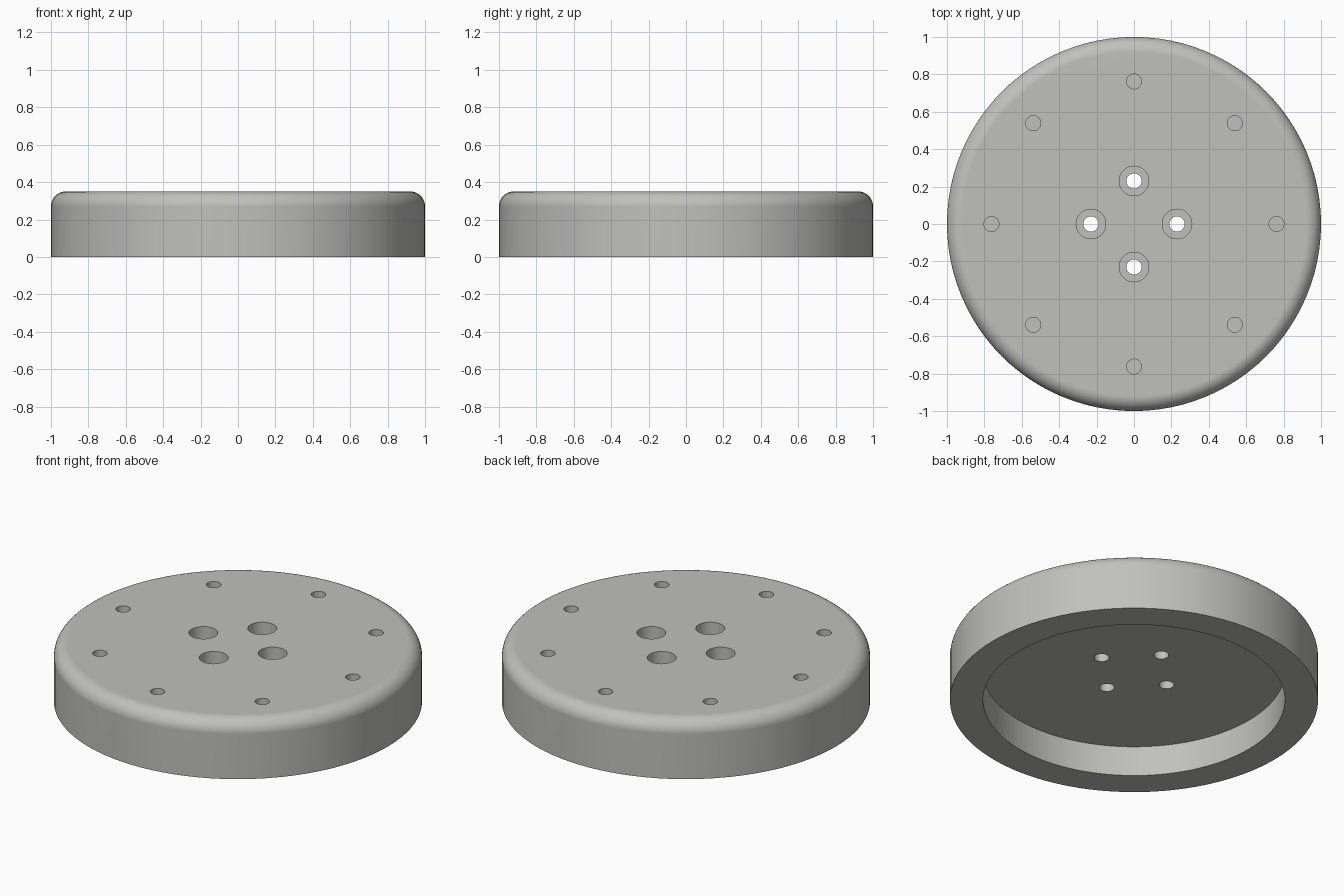
import bpy, bmesh, math

if "Cube" in bpy.data.objects:
    bpy.data.objects.remove(bpy.data.objects["Cube"])

R, H = 1.0, 0.35            # disc radius and height
FILLET = 0.08               # rounded top rim
RECESS_R, RECESS_H = 0.82, 0.18
SEGS = 96

grey = bpy.data.materials.new("warm light grey")
grey.diffuse_color = (0.53, 0.53, 0.50, 1)
grey.use_nodes = True
grey.node_tree.nodes["Principled BSDF"].inputs["Base Color"].default_value = grey.diffuse_color


def lathe(name, profile, segs):
    """Revolve an (r, z) profile around z; points with r = 0 become poles."""
    bm = bmesh.new()
    verts = [bm.verts.new((r, 0, z)) for r, z in profile]
    edges = [bm.edges.new(p) for p in zip(verts, verts[1:])]
    bmesh.ops.spin(bm, geom=verts + edges, cent=(0, 0, 0), axis=(0, 0, 1),
                   angle=math.tau, steps=segs, use_merge=False)
    bmesh.ops.remove_doubles(bm, verts=bm.verts, dist=1e-4)
    bmesh.ops.dissolve_limit(bm, angle_limit=0.001, verts=bm.verts, edges=bm.edges)
    bmesh.ops.recalc_face_normals(bm, faces=bm.faces)
    mesh = bpy.data.meshes.new(name)
    bm.to_mesh(mesh)
    bm.free()
    mesh.materials.append(grey)
    obj = bpy.data.objects.new(name, mesh)
    bpy.context.collection.objects.link(obj)
    return obj


# Disc body: recessed underside, straight wall, rounded top rim
rim = [(R - FILLET + FILLET * math.cos(a), H - FILLET + FILLET * math.sin(a))
       for a in (math.pi / 2 * i / 10 for i in range(11))]
disc = lathe("disc_body", [(0, RECESS_H), (RECESS_R, RECESS_H), (RECESS_R, 0),
                           (R, 0)] + rim + [(0, H)], SEGS)

# Hole cutters: stepped through holes and shallow blind holes
stepped = [(0, 0.1), (0.041, 0.1), (0.041, 0.24), (0.079, 0.24), (0.079, 0.45), (0, 0.45)]
blind = [(0, 0.25), (0.04, 0.25), (0.04, 0.45), (0, 0.45)]
cutters = []
for label, profile, count, radius in (("bolt_hole", stepped, 4, 0.23),
                                      ("pin_hole", blind, 8, 0.762)):
    for i in range(count):
        a = math.tau * i / count
        cutter = lathe(f"{label}_cutter_{i + 1}", profile, 32)
        cutter.location = (radius * math.cos(a), radius * math.sin(a), 0)
        cutter.hide_render = True
        cutters.append(cutter)

# Cut the holes, then drop the cutters
bpy.context.view_layer.objects.active = disc
disc.select_set(True)
for cutter in cutters:
    mod = disc.modifiers.new(cutter.name, 'BOOLEAN')
    mod.operation, mod.solver, mod.object = 'DIFFERENCE', 'EXACT', cutter
    bpy.ops.object.modifier_apply(modifier=mod.name)
for cutter in cutters:
    bpy.data.objects.remove(cutter)

# Smooth walls with crisp hole edges and a flat top
bpy.ops.object.shade_smooth_by_angle(angle=math.radians(30))
weighted = disc.modifiers.new("flat_top_shading", 'WEIGHTED_NORMAL')
weighted.keep_sharp = True
